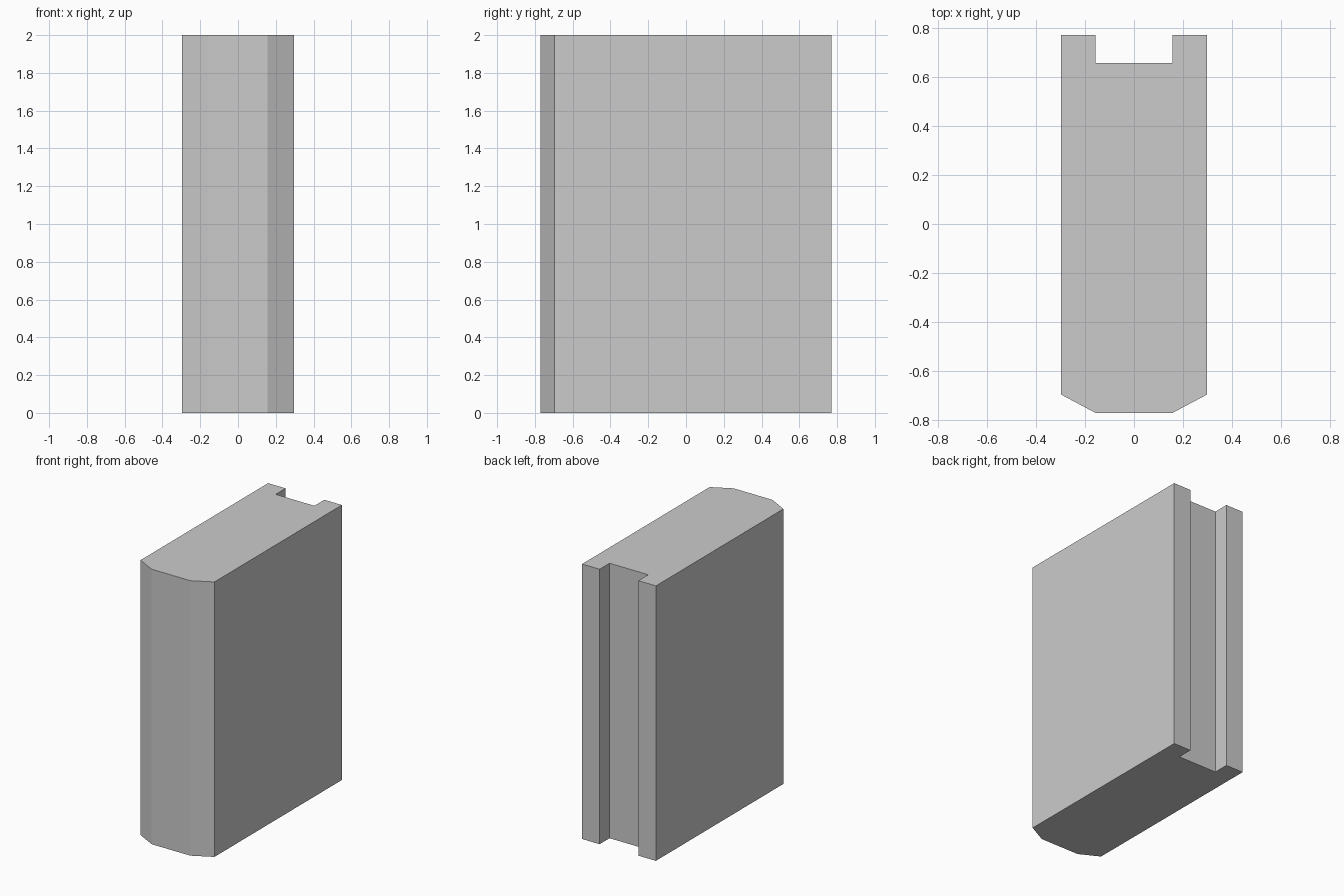
import bpy, bmesh

if "Cube" in bpy.data.objects:
    bpy.data.objects.remove(bpy.data.objects["Cube"])

HEIGHT = 2.0

# Right half of the plan profile: chamfered front, grooved back
half = [(0.156, -0.77), (0.297, -0.695), (0.297, 0.77), (0.156, 0.77), (0.156, 0.656)]
profile = half + [(-x, y) for x, y in reversed(half)]

# Grooved block: profile extruded upwards
bm = bmesh.new()
base = bm.faces.new([bm.verts.new((x, y, 0)) for x, y in profile])
top = bmesh.ops.extrude_face_region(bm, geom=[base], use_keep_orig=True)
bmesh.ops.translate(bm, vec=(0, 0, HEIGHT),
                    verts=[g for g in top["geom"] if isinstance(g, bmesh.types.BMVert)])
bmesh.ops.recalc_face_normals(bm, faces=bm.faces)

mesh = bpy.data.meshes.new("grooved_block")
bm.to_mesh(mesh)
bm.free()
bpy.context.collection.objects.link(bpy.data.objects.new("grooved_block", mesh))
